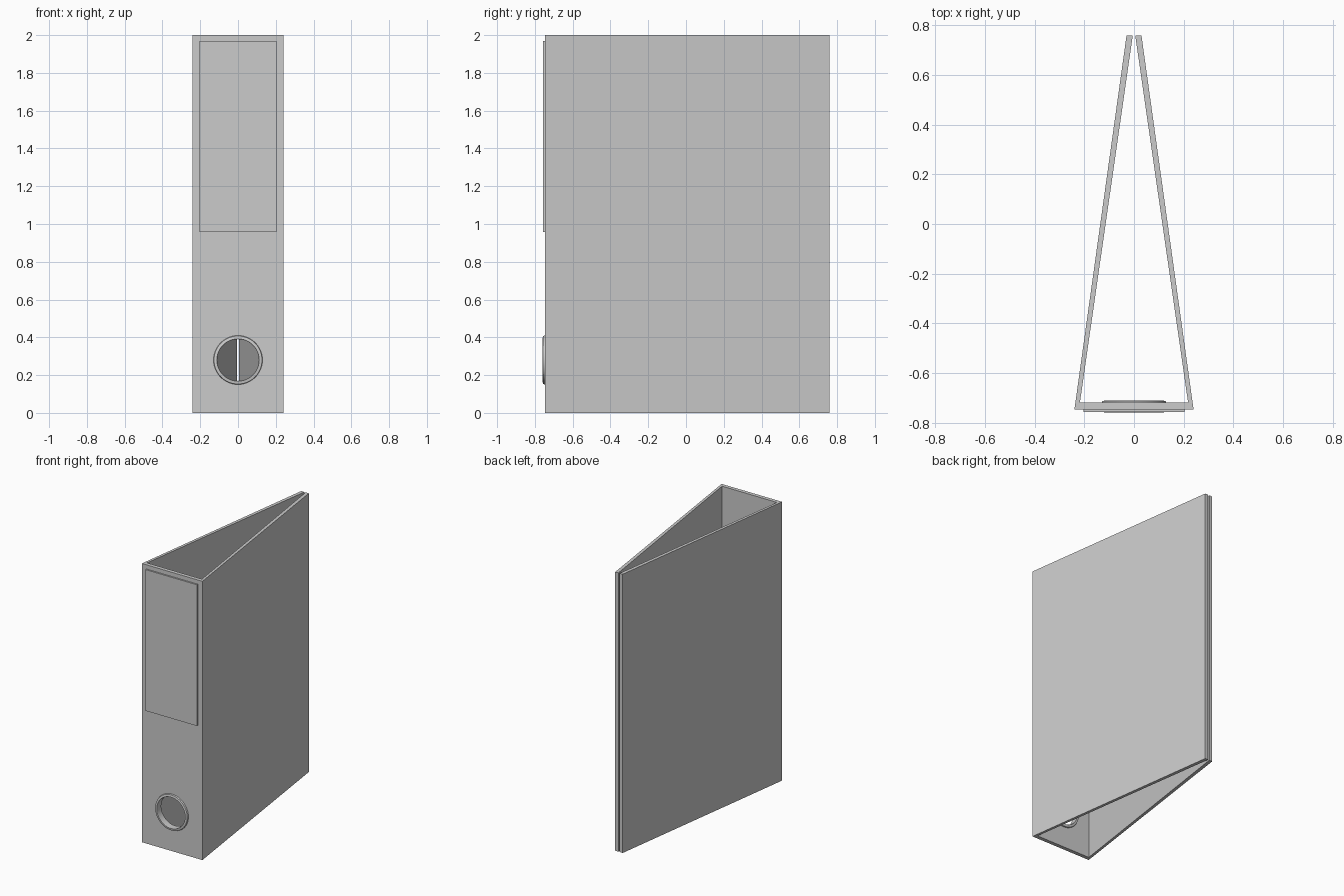
import bpy, bmesh, math
from mathutils import Vector, Matrix

if "Cube" in bpy.data.objects:
    bpy.data.objects.remove(bpy.data.objects["Cube"])

HEIGHT = 2.0
HOLE_Z = 0.28


def new_object(name, bm):
    bmesh.ops.recalc_face_normals(bm, faces=bm.faces)
    mesh = bpy.data.meshes.new(name)
    bm.to_mesh(mesh)
    bm.free()
    obj = bpy.data.objects.new(name, mesh)
    bpy.context.collection.objects.link(obj)
    return obj


def box(name, x, y0, y1, z0, z1):
    bm = bmesh.new()
    bmesh.ops.create_cube(bm, size=1)
    bmesh.ops.scale(bm, vec=(2 * x, y1 - y0, z1 - z0), verts=bm.verts)
    bmesh.ops.translate(bm, vec=(0, (y0 + y1) / 2, (z0 + z1) / 2), verts=bm.verts)
    return new_object(name, bm)


# Folded card: spine and two covers as one mirrored profile, extruded upwards
half = [(0.24, -0.747), (0.03, 0.76), (0.005, 0.76), (0.218, -0.72)]
profile = half + [(-x, y) for x, y in reversed(half)]
bm = bmesh.new()
face = bm.faces.new([bm.verts.new((x, y, 0)) for x, y in profile])
ext = bmesh.ops.extrude_face_region(bm, geom=[face])
top = [g for g in ext["geom"] if isinstance(g, bmesh.types.BMVert)]
bmesh.ops.translate(bm, vec=(0, 0, HEIGHT), verts=top)
folder = new_object("folder_cover", bm)

# Finger hole through the spine
bm = bmesh.new()
bmesh.ops.create_cone(bm, cap_ends=True, segments=48, radius1=0.115,
                      radius2=0.115, depth=0.2,
                      matrix=Matrix.Translation((0, -0.735, HOLE_Z))
                      @ Matrix.Rotation(math.pi / 2, 4, 'X'))
cutter = new_object("hole_cutter", bm)
cutter.hide_render = True
cutter.hide_set(True)
cut = folder.modifiers.new("finger_hole", 'BOOLEAN')
cut.operation = 'DIFFERENCE'
cut.solver = 'EXACT'
cut.object = cutter

# Label plate on the spine
box("spine_label", 0.204, -0.758, -0.745, 0.957, 1.97)

# Eyelet ring: flanged section (radius, y) spun around the hole axis
section = [(0.110, -0.757), (0.112, -0.76), (0.127, -0.757), (0.130, -0.746),
           (0.116, -0.746), (0.116, -0.721), (0.130, -0.721), (0.127, -0.713),
           (0.112, -0.711), (0.110, -0.714)]
bm = bmesh.new()
verts = [bm.verts.new((r, y, HOLE_Z)) for r, y in section]
edges = [bm.edges.new((verts[i], verts[(i + 1) % len(verts)])) for i in range(len(verts))]
bmesh.ops.spin(bm, geom=verts + edges, cent=(0, 0, HOLE_Z), axis=(0, 1, 0),
               angle=2 * math.pi, steps=48, use_merge=True)
bmesh.ops.remove_doubles(bm, verts=bm.verts, dist=1e-5)
ring = new_object("eyelet_ring", bm)
bpy.context.view_layer.objects.active = ring
ring.select_set(True)
bpy.ops.object.shade_smooth_by_angle(angle=math.radians(30))
